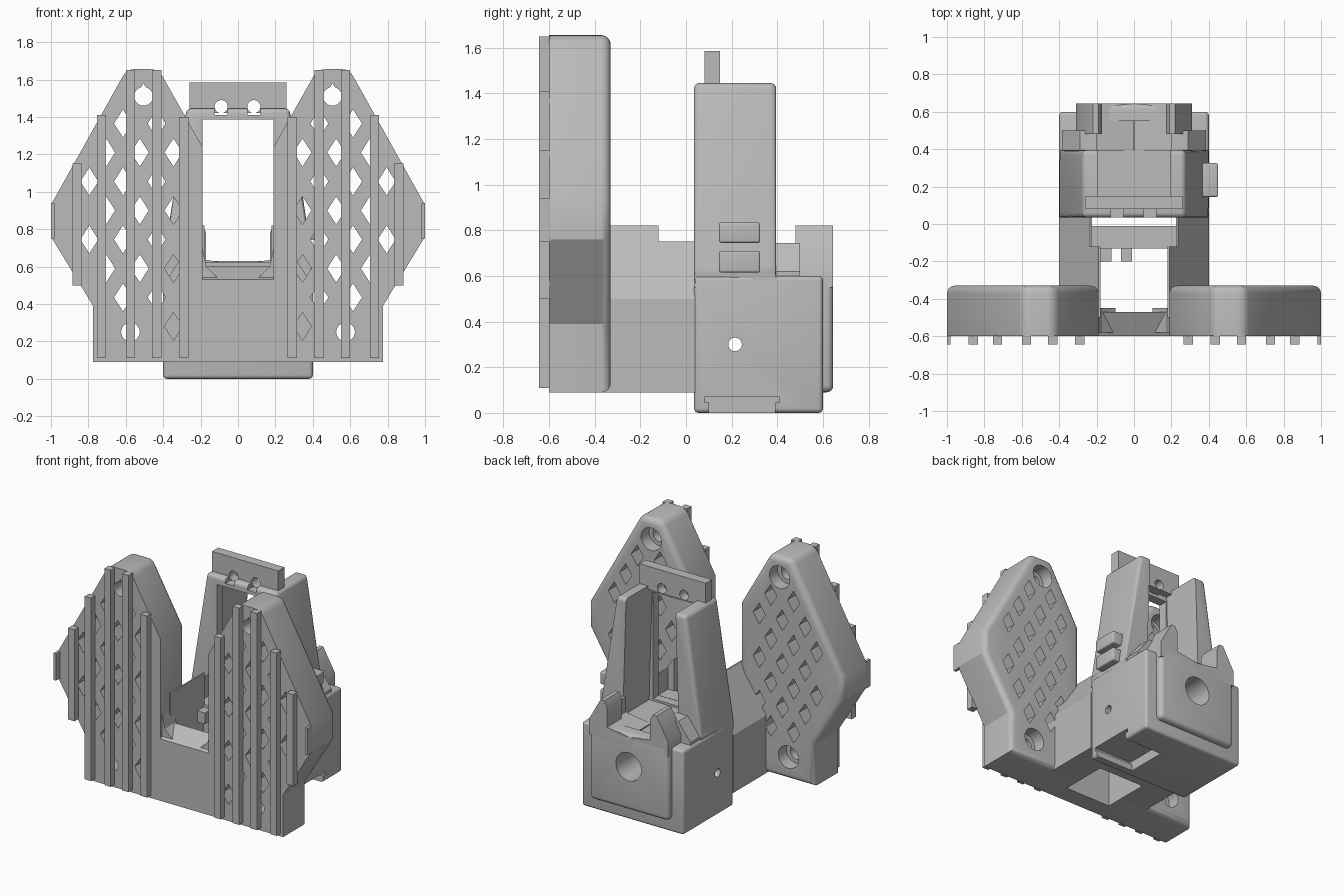
import bpy, bmesh, math
from mathutils import Matrix, Vector

if "Cube" in bpy.data.objects:
    bpy.data.objects.remove(bpy.data.objects["Cube"])

GREY = (0.5, 0.5, 0.5, 1)
grey = bpy.data.materials.new("plain grey")
grey.use_nodes = True
grey.diffuse_color = GREY
grey.node_tree.nodes["Principled BSDF"].inputs["Base Color"].default_value = GREY


def add(name, bm):
    bmesh.ops.recalc_face_normals(bm, faces=bm.faces)
    mesh = bpy.data.meshes.new(name)
    bm.to_mesh(mesh)
    bm.free()
    mesh.materials.append(grey)
    obj = bpy.data.objects.new(name, mesh)
    bpy.context.collection.objects.link(obj)
    return obj


def extrude(bm, points, lo, hi, axis="y"):
    """Prism: profile in xz along y, or in yz along x."""
    place = (lambda a, b, t: (a, t, b)) if axis == "y" else (lambda a, b, t: (t, a, b))
    face = bm.faces.new([bm.verts.new(place(a, b, lo)) for a, b in points])
    new = bmesh.ops.extrude_face_region(bm, geom=[face])["geom"]
    step = Vector(place(0, 0, hi - lo))
    bmesh.ops.translate(bm, vec=step, verts=[v for v in new if isinstance(v, bmesh.types.BMVert)])


def bevel(bm, size, rule, segments=4):
    edges = [e for e in bm.edges if rule(e.verts[0].co, e.verts[1].co)]
    bmesh.ops.bevel(bm, geom=edges, offset=size, segments=segments, profile=0.5, affect="EDGES")


def prism(name, points, lo, hi, axis="y", size=0, rule=lambda a, b: True):
    bm = bmesh.new()
    extrude(bm, points, lo, hi, axis)
    bmesh.ops.recalc_face_normals(bm, faces=bm.faces)
    if size:
        bevel(bm, size, rule)
    return add(name, bm)


def rect(a0, a1, b0, b1):
    return [(a0, b0), (a1, b0), (a1, b1), (a0, b1)]


def box(name, x0, x1, y0, y1, z0, z1, size=0, rule=lambda a, b: True):
    return prism(name, rect(x0, x1, z0, z1), y0, y1, "y", size, rule)


def circle(cx, cz, r, n=24):
    return [(cx + r * math.cos(math.tau * i / n), cz + r * math.sin(math.tau * i / n)) for i in range(n)]


def cut(obj, *cutters):
    for cutter in cutters:
        mod = obj.modifiers.new("cut", "BOOLEAN")
        mod.object, mod.operation, mod.solver = cutter, "DIFFERENCE", "EXACT"
        mesh = bpy.data.meshes.new_from_object(obj.evaluated_get(bpy.context.evaluated_depsgraph_get()))
        obj.modifiers.clear()
        obj.data = mesh
        bpy.data.objects.remove(cutter)
    return obj


def mirror(obj):
    obj.modifiers.new("mirror", "MIRROR").use_mirror_merge = False
    return obj


# Perforated side panels
outline = [(0.19, 0.09), (0.775, 0.09), (0.775, 0.39), (1, 0.76), (1, 0.93),
           (0.595, 1.655), (0.425, 1.655), (0.19, 1.24)]
panel = prism("side_panel", outline, -0.6, -0.33, size=0.04,
              rule=lambda a, b: min(a.y, b.y) > -0.34 or (a.y != b.y and a.z > 1.5))
holes = bmesh.new()
for col in range(6):
    x = 0.345 + 0.09 * col
    for row in range(5):
        z = 0.28 + 0.31 * row + 0.155 * (col % 2)
        near_screw = any(math.hypot(x - a, z - b) < 0.15 for a, b in ((0.505, 1.51), (0.575, 0.25)))
        lowest = 0.2 if x < 0.7 else 0.39 + (x - 0.7) * 1.3
        highest = 1.5 - max(0, x - 0.59) * 1.8 - max(0, 0.43 - x) * 1.8
        if lowest < z < highest and not near_screw:
            w, h = 0.048, 0.075
            extrude(holes, [(x - w, z), (x, z - h), (x + w, z), (x, z + h)], -0.7, -0.2)
diamonds = add("diamond_cutter", holes)
screws = bmesh.new()
sinks = bmesh.new()
for x, z in ((0.505, 1.51), (0.575, 0.25)):
    ring = circle(x, z, 0.05)
    ring[6] = (x, z + 0.07)
    extrude(screws, ring, -0.7, -0.2)
    extrude(sinks, circle(x, z, 0.08), -0.42, -0.2)
cut(panel, diamonds, add("screw_cutter", screws), add("sink_cutter", sinks))
mirror(panel)

# Vertical ribs on the panel fronts
ribs = bmesh.new()
for x0, x1, z0, z1 in ((0.98, 1, 0.75, 0.94), (0.835, 0.885, 0.5, 1.15), (0.705, 0.755, 0.11, 1.41),
                       (0.55, 0.6, 0.11, 1.65), (0.41, 0.46, 0.11, 1.65), (0.265, 0.315, 0.11, 1.40)):
    extrude(ribs, rect(x0, x1, z0, z1), -0.645, -0.595)
mirror(add("panel_ribs", ribs))

# Connector between panels and tower, open through the middle
for name, top_x, top_z, y0, y1, inner in (("connector_front_wall", 0.19, 0.82, -0.5, -0.12, 0.18),
                                          ("connector_rear_wall", 0.236, 0.75, -0.12, 0.04, 0.225)):
    mirror(prism(name, [(inner, 0.09), (0.4, 0.09), (0.4, 0.5), (top_x, top_z), (inner, top_z)], y0, y1))
prism("front_wall", [(-0.6, 0.09), (-0.47, 0.09), (-0.47, 0.6), (-0.6, 0.53)], -0.26, 0.26, "x")
box("cross_plate", -0.23, 0.23, -0.13, -0.01, 0.09, 0.6)
mirror(prism("tray_fillet", [(0.1, 0.53), (0.26, 0.53), (0.26, 0.72), (0.19, 0.7), (0.17, 0.6)], -0.58, -0.45))
for x in (-0.15, -0.04):
    box("latch_hook", x - 0.03, x + 0.03, -0.2, -0.12, 0.5, 0.58)

# Base block
base = box("base_block", -0.4, 0.4, 0.035, 0.6, 0, 0.6, 0.02)
rear = box("rear_plate", -0.31, 0.31, 0.55, 0.645, 0.09, 0.63, 0.03,
           lambda a, b: min(a.y, b.y) > 0.64 or a.y != b.y)
for part in (base, rear):
    cut(part, prism("bore_cutter", circle(0, 0.4, 0.1, 32), 0.36, 0.8))
cut(base, prism("side_hole_cutter", circle(0.215, 0.3, 0.03, 16), -0.6, 0.6, "x"),
    prism("slot_cutter", [(0.1, -0.1), (0.39, -0.1), (0.39, 0.045), (0.41, 0.045),
                          (0.41, 0.07), (0.08, 0.07), (0.08, 0.045), (0.1, 0.045)], 0.1, 0.6, "x"))

# Tapered tower with an open window
tower = prism("tower", [(-0.4, 0.55), (0.4, 0.55), (0.4, 0.62), (0.275, 1.445), (-0.275, 1.445), (-0.4, 0.62)],
              0.035, 0.395, size=0.025,
              rule=lambda a, b: min(a.z, b.z) > 0.6 and (a.z == b.z or a.y == b.y))
cut(tower,
    prism("window_cutter", [(-0.19, 0.625), (0.19, 0.625), (0.19, 1.385), (-0.19, 1.385)], -0.1, 0.6),
    prism("back_cutter", [(-0.22, 0.61), (0.22, 0.61), (0.19, 1.6), (-0.19, 1.6)], 0.1, 0.6))

# Top crossbar with two holes
bar = box("top_crossbar", -0.26, 0.26, 0.08, 0.15, 1.42, 1.585)
for target in (bar, tower):
    for x in (-0.09, 0.085):
        cut(target, prism("bar_hole_cutter", circle(x, 1.455, 0.035) if target is bar
                          else rect(x - 0.035, x + 0.035, 1.41, 1.5), -0.1, 0.3))

# Rear shoulders either side of the valley
mirror(prism("rear_shoulder", [(0.17, 0.55), (0.31, 0.55), (0.31, 0.66), (0.22, 0.82), (0.19, 0.82), (0.17, 0.78)],
             0.48, 0.645))
mirror(prism("shoulder_web", [(0.2, 0.55), (0.385, 0.55), (0.385, 0.62), (0.29, 0.745), (0.2, 0.745)], 0.39, 0.5))
mirror(prism("valley_ramp", [(0.004, 0.55), (0.2, 0.55), (0.2, 0.64), (0.004, 0.61)], 0.39, 0.645))

# Cable clips on one side
for z0, z1 in ((0.615, 0.71), (0.745, 0.835)):
    box("cable_clip", 0.34, 0.45, 0.145, 0.325, z0, z1, 0.01)

for obj in bpy.context.collection.objects:
    if obj.type == "MESH" and grey.name in obj.data.materials:
        obj.data.shade_smooth()
        obj.data.set_sharp_from_angle(angle=math.radians(30))
